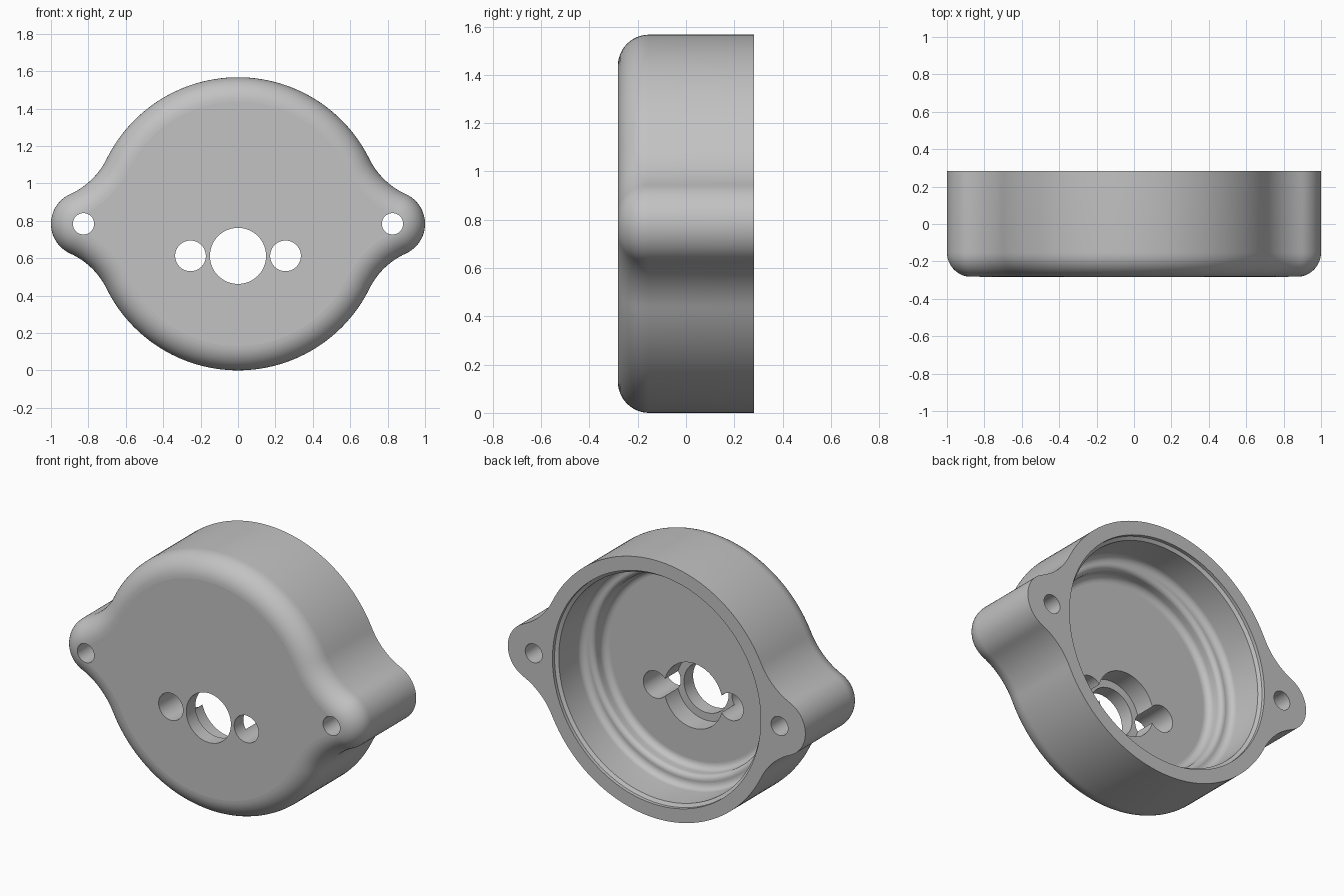
import bpy, bmesh
from math import sin, cos, pi, atan2, sqrt

if "Cube" in bpy.data.objects:
    bpy.data.objects.remove(bpy.data.objects["Cube"], do_unlink=True)

MID = 0.7835                 # height of the housing axis
FRONT, BACK = -0.2825, 0.2825
BODY_R, EAR_R, EAR_X, BLEND_R = MID, 0.174, 0.826, 0.40
EDGE_R = 0.13                # rounding of the front edge
BORE_Z = 0.612               # height of the row of front holes

grey = bpy.data.materials.new("plain grey")
grey.use_nodes = True
grey.diffuse_color = (0.54, 0.54, 0.54, 1)
grey.node_tree.nodes["Principled BSDF"].inputs["Base Color"].default_value = grey.diffuse_color


def arc(cx, cy, r, start, end, n):
    """Points along an arc, both ends included."""
    angles = [start + (end - start) * i / n for i in range(n + 1)]
    return [(cx + r * cos(t), cy + r * sin(t)) for t in angles]


def stack(name, loops):
    """Solid made of matching loops of (x, z) points, each at its own y."""
    bm = bmesh.new()
    rings = [[bm.verts.new((x, y, z)) for x, z in pts] for y, pts in loops]
    for a, b in zip(rings, rings[1:]):
        for i in range(len(a)):
            j = (i + 1) % len(a)
            bm.faces.new((a[i], a[j], b[j], b[i]))
    bm.faces.new(rings[0])
    bm.faces.new(rings[-1])
    bmesh.ops.recalc_face_normals(bm, faces=bm.faces)
    mesh = bpy.data.meshes.new(name)
    bm.to_mesh(mesh)
    bm.free()
    mesh.materials.append(grey)
    obj = bpy.data.objects.new(name, mesh)
    bpy.context.collection.objects.link(obj)
    return obj


def turned(name, profile, x=0, z=MID, n=64):
    """Solid turned about the y direction from (radius, y) points."""
    return stack(name, [(y, arc(x, z, r, 0, 2 * pi, n)[:-1]) for r, y in profile])


def outline(inset):
    """Round body with two ears and hollow blends, shrunk by the inset."""
    d1, d2 = BODY_R + BLEND_R, EAR_R + BLEND_R
    fx = (d1 ** 2 - d2 ** 2 + EAR_X ** 2) / (2 * EAR_X)
    fz = sqrt(d1 ** 2 - fx ** 2)
    a, b = atan2(fz, fx), atan2(fz, fx - EAR_X)
    blend = BLEND_R + inset
    half = arc(EAR_X, 0, EAR_R - inset, -b, b, 24)[:-1]
    half += arc(fx, fz, blend, b + pi, a + pi, 14)[:-1]
    half += arc(0, 0, BODY_R - inset, a, pi - a, 56)[:-1]
    half += arc(-fx, fz, blend, -a, -b, 14)[:-1]
    return [(x, MID + z) for x, z in half + [(-x, -z) for x, z in half]]


# Housing with rounded front edge
edge = arc(EDGE_R, FRONT + EDGE_R, EDGE_R, 1.5 * pi, pi, 12)
housing = stack("housing", [(y, outline(d)) for d, y in edge] + [(BACK, outline(0))])

# Stepped cavity open at the back
floor_y = -0.07
cavity = arc(0.56, floor_y + 0.04, 0.04, -pi / 2, 0, 8)
cavity += arc(0.63, 0.0, 0.03, pi, pi / 2, 8)
cavity += arc(0.64, 0.07, 0.04, -pi / 2, 0, 8)
cavity += [(0.68, 0.25), (0.70, 0.262), (0.70, BACK + 0.05)]
cutters = [turned("cavity_cutter", cavity, n=128)]


def drill(name, r, x, z, y0=FRONT - 0.05, y1=BACK + 0.05):
    cutters.append(turned(name, [(r, y0), (r, y1)], x, z))


# Centre hole with inner recess, side holes and ear holes
drill("centre_hole_cutter", 0.15, 0, BORE_Z)
drill("recess_cutter", 0.197, 0, BORE_Z, y0=-0.195, y1=0.1)
for s in (-1, 1):
    drill("side_hole_cutter", 0.082, s * 0.254, BORE_Z)
    drill("ear_hole_cutter", 0.057, s * EAR_X, MID)

bpy.ops.object.select_all(action="DESELECT")
housing.select_set(True)
bpy.context.view_layer.objects.active = housing
for cutter in cutters:
    cutter.hide_render = True
    mod = housing.modifiers.new("cut", "BOOLEAN")
    mod.operation, mod.solver, mod.object = "DIFFERENCE", "EXACT", cutter
    bpy.ops.object.modifier_apply(modifier=mod.name)
    bpy.data.objects.remove(cutter, do_unlink=True)

# Smooth curved walls, flat faces kept flat
bpy.ops.object.shade_smooth_by_angle(angle=pi / 6)
for face in housing.data.polygons:
    if abs(face.normal.y) > 0.9995:
        face.use_smooth = False
